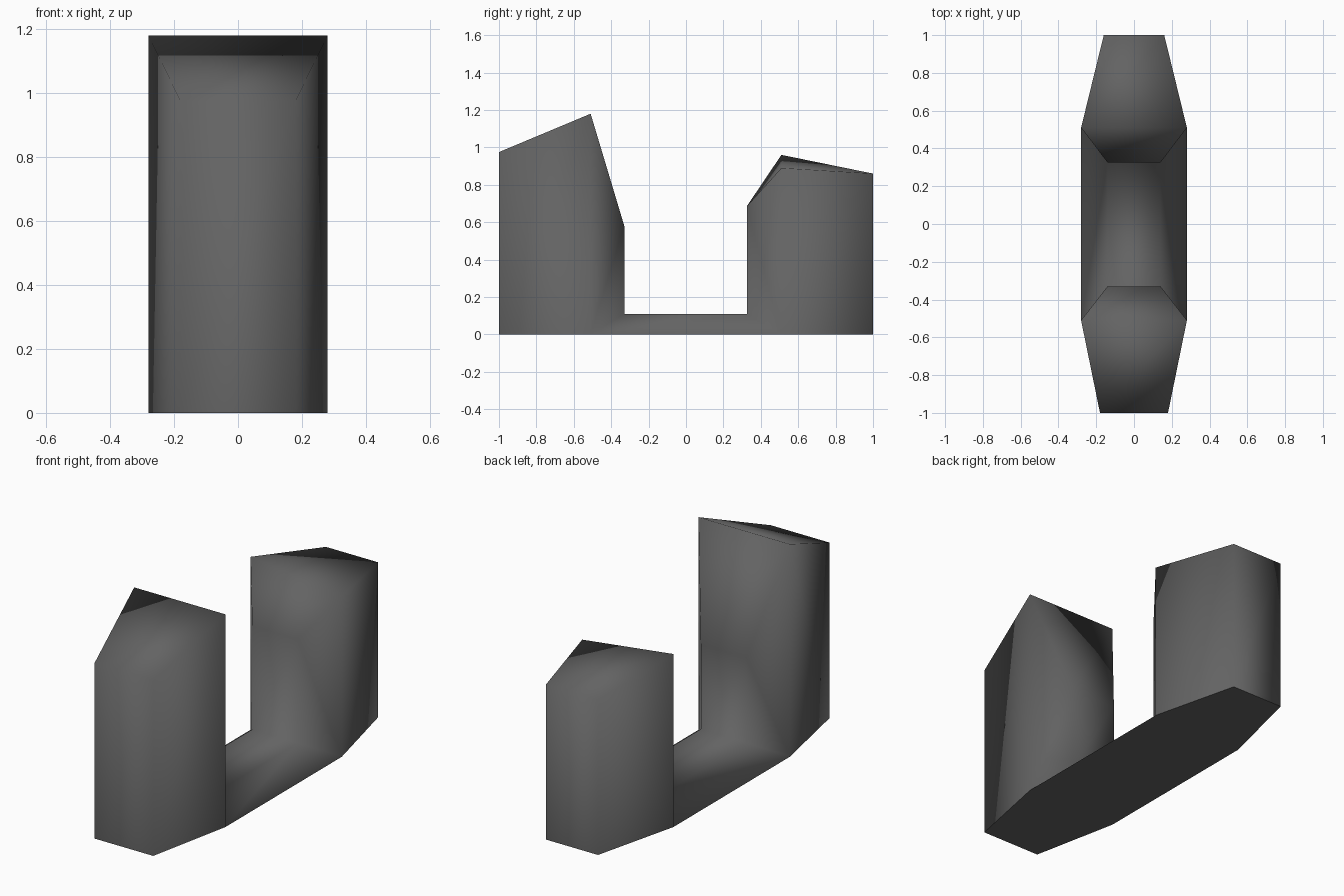
import bpy
import bmesh

cube = bpy.data.objects.get("Cube")
if cube:
    bpy.data.objects.remove(cube, do_unlink=True)

# Single dark grey finish
grey = bpy.data.materials.new("dark_grey")
grey.use_nodes = True
colour = (0.125, 0.125, 0.125, 1)
grey.diffuse_color = colour
grey.node_tree.nodes["Principled BSDF"].inputs["Base Color"].default_value = colour

# Ridge line from front to back: y, half width, z at -x, z at +x
profile = [
    (-1.0, 0.18, 0.0, 0.0),
    (-1.0, 0.18, 0.975, 0.975),
    (-0.51, 0.28, 1.18, 1.18),
    (-0.33, 0.14, 0.58, 0.58),
    (-0.33, 0.14, 0.11, 0.11),
    (0.325, 0.14, 0.11, 0.11),
    (0.325, 0.14, 0.685, 0.685),
    (0.51, 0.28, 0.96, 0.89),
    (1.0, 0.16, 0.86, 0.86),
    (1.0, 0.16, 0.0, 0.0),
]
# Widest points of the footprint
footprint = [(-0.51, 0.28, 0.0, 0.0), (0.51, 0.28, 0.0, 0.0)]

bm = bmesh.new()


def rail(side):
    """Corner points along one side of the bracket."""
    return [bm.verts.new((side * w, y, right if side > 0 else left))
            for y, w, left, right in profile + footprint]


neg, pos = rail(-1), rail(1)
last = len(profile) - 1
front, back = last + 1, last + 2

# Strip of faces over the front post, floor and rear post
for i in range(last):
    bm.faces.new((neg[i], pos[i], pos[i + 1], neg[i + 1]))

# Side walls of both posts and the sloping sides of the base
for r in (neg, pos):
    for ids in ((0, front, 2, 1), (front, 4, 3, 2), (front, back, 5, 4),
                (back, 7, 6, 5), (back, last, 8, 7)):
        bm.faces.new([r[i] for i in ids])

# Flat underside
ring = (0, front, back, last)
bottom = bm.faces.new([pos[i] for i in ring] + [neg[i] for i in reversed(ring)])
bmesh.ops.recalc_face_normals(bm, faces=bm.faces)

# Soft shading everywhere, with a crisp edge around the underside
for face in bm.faces:
    face.smooth = True
bottom.smooth = False
for edge in bottom.edges:
    edge.smooth = False

mesh = bpy.data.meshes.new("two_post_bracket")
bm.to_mesh(mesh)
bm.free()
mesh.materials.append(grey)
bracket = bpy.data.objects.new("two_post_bracket", mesh)
bpy.context.collection.objects.link(bracket)
